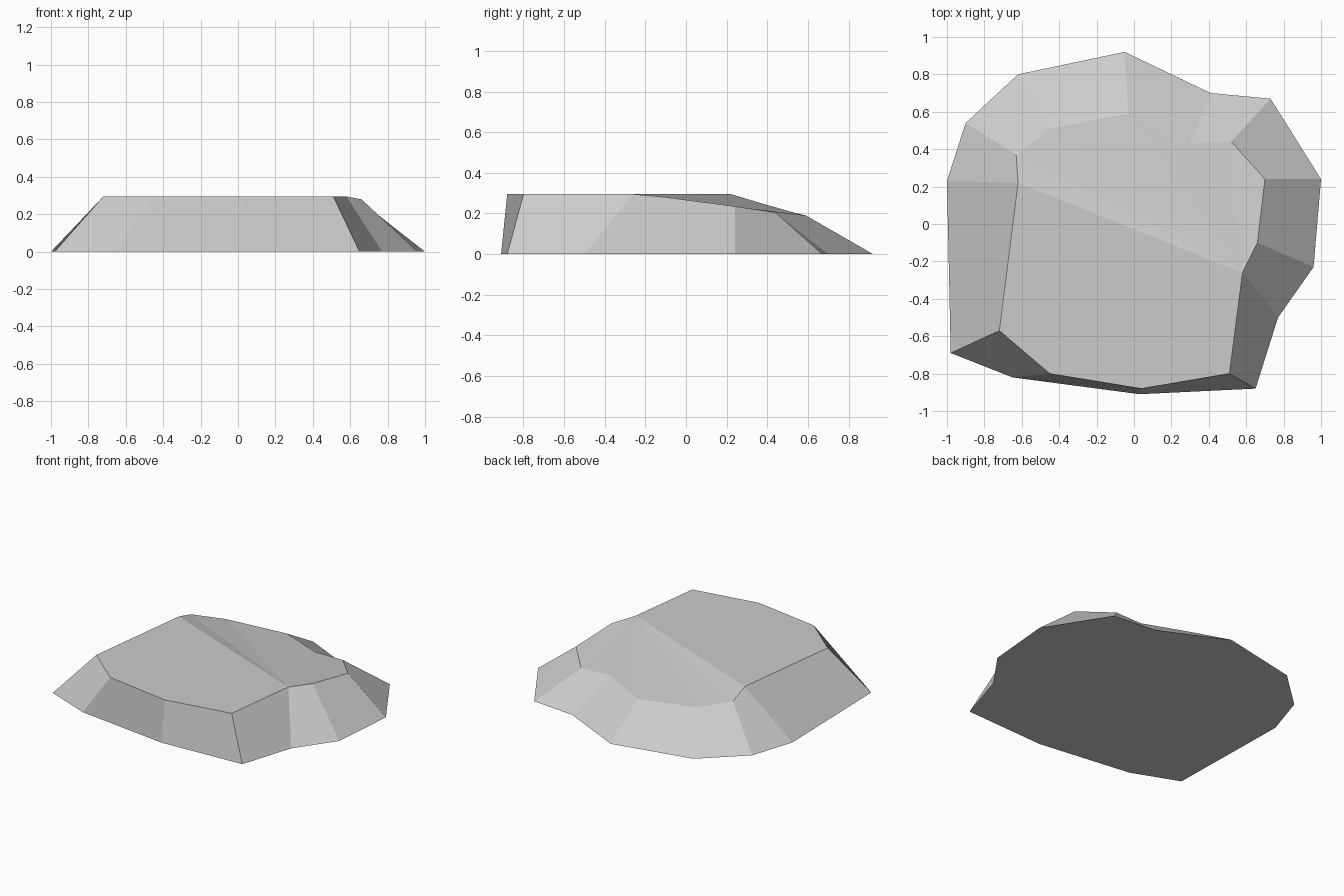
import bpy
import bmesh

# Remove the default cube
default_cube = bpy.data.objects.get("Cube")
if default_cube:
    bpy.data.objects.remove(default_cube, do_unlink=True)

PLATEAU = 0.295

# Ground outline, counterclockwise from the -x side
base_outline = [
    (-1, .23), (-.98, -.69), (-.65, -.82), (.03, -.91), (.65, -.88),
    (.77, -.5), (.96, -.23), (1, .24), (.73, .67), (.41, .7),
    (-.05, .92), (-.62, .8), (-.9, .54),
]

# Upper rim: level plateau at the front, sloping shoulder at the back
plateau_rim = [
    (-.62, .22), (-.72, -.57), (-.45, -.8),
    (.04, -.88), (.51, -.8), (.58, -.26),
]
shoulder_rim = [
    (.66, -.1, .28), (.7, .24, .235), (.52, .44, .205), (.3, .43, .21),
    (-.03, .59, .19), (-.45, .51, .21), (-.63, .37, .25),
]


def make_material(name, colour):
    """Flat matte material that shows the same in viewport and render."""
    material = bpy.data.materials.new(name)
    material.use_nodes = True
    material.diffuse_color = colour
    shader = material.node_tree.nodes["Principled BSDF"]
    shader.inputs["Base Color"].default_value = colour
    shader.inputs["Roughness"].default_value = 0.9
    return material


def build_rock():
    bm = bmesh.new()
    base = [bm.verts.new((x, y, 0)) for x, y in base_outline]
    plateau = [bm.verts.new((x, y, PLATEAU)) for x, y in plateau_rim]
    shoulder = [bm.verts.new(point) for point in shoulder_rim]
    rim = plateau + shoulder
    count = len(base)

    # Underside and level plateau
    bm.faces.new(base[::-1])
    bm.faces.new(plateau)

    # Sloping shoulder, fanned out from the end of the crease
    crease_end = plateau[-1]
    slope = shoulder + [plateau[0]]
    for first, second in zip(slope, slope[1:]):
        bm.faces.new((crease_end, first, second))

    # Flanks between the ground outline and the rim
    for i in range(count):
        j = (i + 1) % count
        bm.faces.new((base[i], base[j], rim[j], rim[i]))

    bmesh.ops.recalc_face_normals(bm, faces=bm.faces)
    mesh = bpy.data.meshes.new("flat_rock")
    bm.to_mesh(mesh)
    bm.free()
    rock = bpy.data.objects.new("flat_rock", mesh)
    bpy.context.collection.objects.link(rock)
    return rock


rock = build_rock()
rock.data.materials.append(make_material("stone_grey", (0.6, 0.6, 0.6, 1)))
